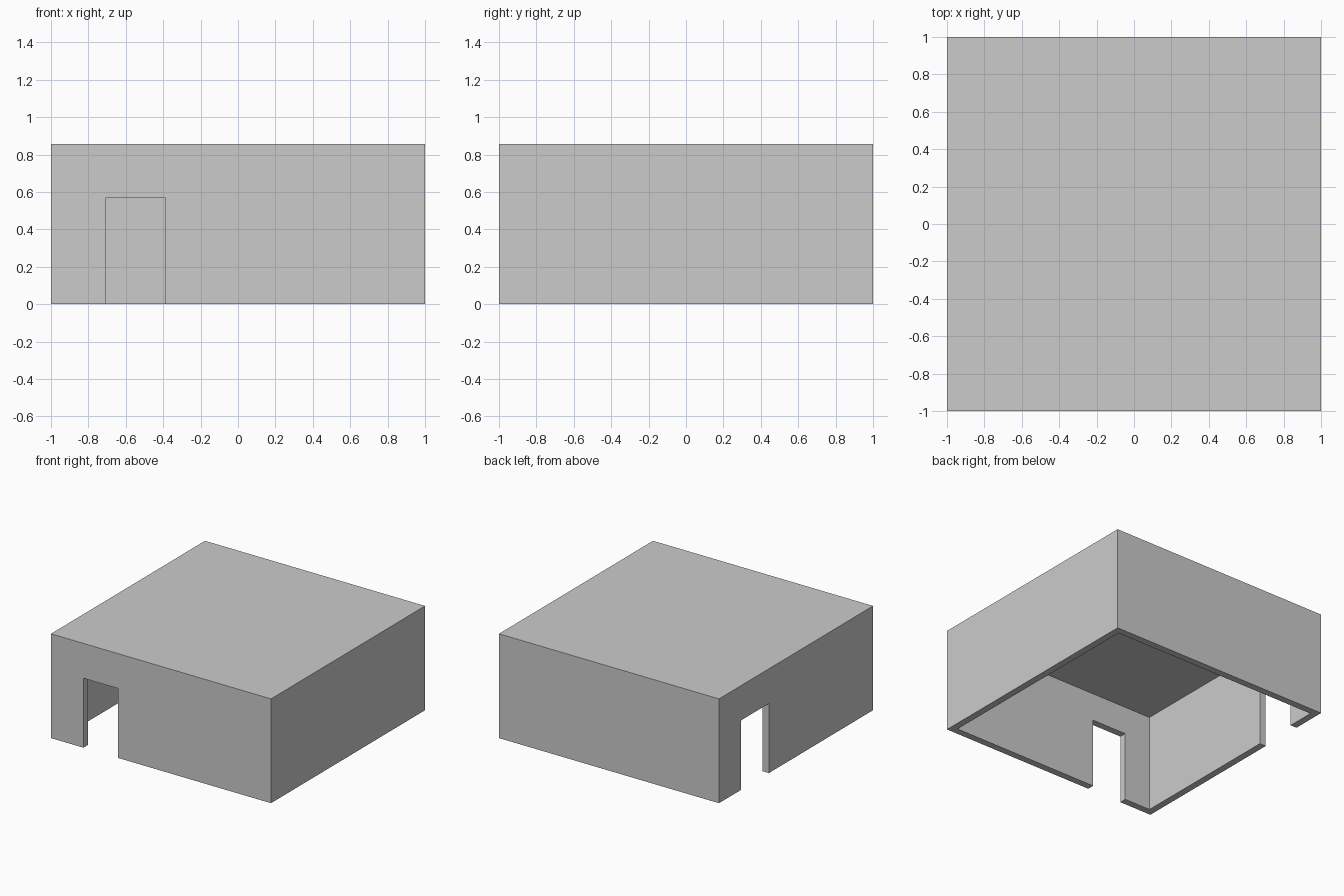
import bpy

if "Cube" in bpy.data.objects:
    bpy.data.objects.remove(bpy.data.objects["Cube"])

H = 0.857      # overall height
T = 0.057      # wall and roof thickness
DOOR_H = 0.571


def box(name, x0, x1, y0, y1, z0, z1):
    bpy.ops.mesh.primitive_cube_add(size=1)
    ob = bpy.context.object
    ob.name = name
    ob.location = ((x0 + x1) / 2, (y0 + y1) / 2, (z0 + z1) / 2)
    ob.scale = (x1 - x0, y1 - y0, z1 - z0)
    bpy.ops.object.transform_apply(location=True, rotation=False, scale=True)
    return ob


def cut(target, cutter):
    cutter.hide_render = True
    mod = target.modifiers.new(cutter.name, 'BOOLEAN')
    mod.operation = 'DIFFERENCE'
    mod.solver = 'EXACT'
    mod.object = cutter
    bpy.context.view_layer.objects.active = target
    bpy.ops.object.modifier_apply(modifier=mod.name)
    bpy.data.objects.remove(cutter, do_unlink=True)


# Flat-roofed house block
house = box("house_shell", -1, 1, -1, 1, 0, H)

# Hollow interior, open underneath
cut(house, box("room_cutter", -1 + T, 1 - T, -1 + T, 1 - T, -0.2, H - T))

# Doorway in the front wall
cut(house, box("front_door_cutter", -0.705, -0.39, -1.1, -0.9, -0.2, DOOR_H))

# Doorway in the left wall, near the back
cut(house, box("left_door_cutter", -1.1, -0.9, 0.352, 0.712, -0.2, DOOR_H))
